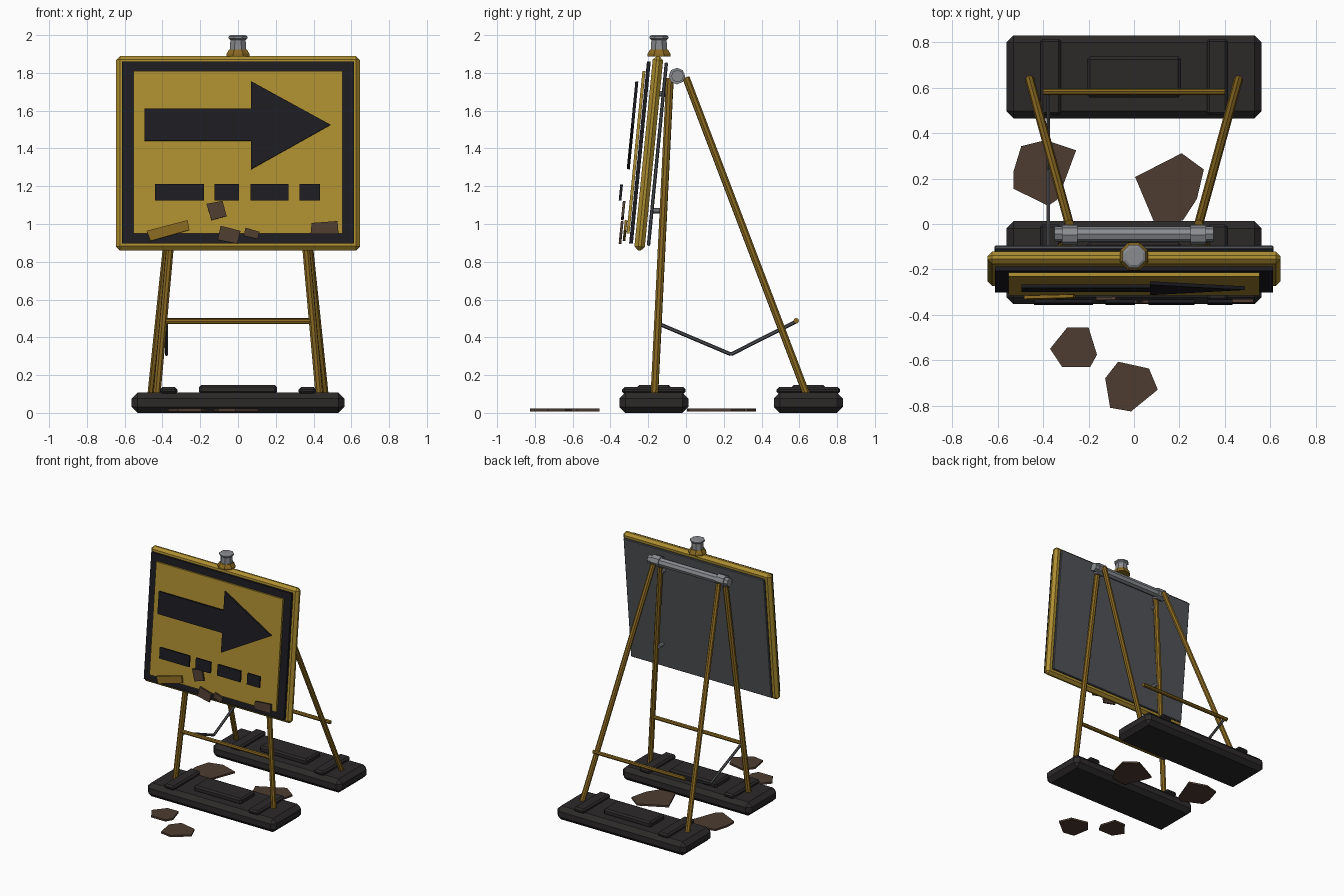
import bpy, bmesh, math
from mathutils import Vector, Matrix

if "Cube" in bpy.data.objects:
    bpy.data.objects.remove(bpy.data.objects["Cube"])


def mat(name, c):
    m = bpy.data.materials.new(name)
    m.diffuse_color = (*c, 1)
    m.use_nodes = True
    m.node_tree.nodes["Principled BSDF"].inputs["Base Color"].default_value = m.diffuse_color
    return m


YELLOW = mat("sign_yellow", (0.42, 0.27, 0.03))
POLE = mat("leg_yellow", (0.25, 0.14, 0.015))
BLACK = mat("black", (0.012, 0.012, 0.016))
RUBBER = mat("rubber", (0.025, 0.022, 0.022))
RUST = mat("rust", (0.075, 0.045, 0.03))
STEEL = mat("steel", (0.25, 0.26, 0.28))
DARK = mat("dark_steel", (0.08, 0.085, 0.095))

TILT = math.radians(5.6)
PIVOT = Vector((0, -0.197, 1.375))
SIGN = Matrix.Translation(PIVOT) @ Matrix.Rotation(-TILT, 4, 'X')


def finish(name, bm, m, bevel=0, matrix=None):
    bmesh.ops.recalc_face_normals(bm, faces=bm.faces)
    me = bpy.data.meshes.new(name)
    bm.to_mesh(me)
    bm.free()
    ob = bpy.data.objects.new(name, me)
    bpy.context.collection.objects.link(ob)
    me.materials.append(m)
    if matrix:
        ob.matrix_world = matrix
    if bevel:
        b = ob.modifiers.new("bevel", 'BEVEL')
        b.width, b.segments, b.limit_method = bevel, 1, 'ANGLE'
    return ob


def box(name, lo, hi, m, bevel=0, matrix=None):
    bm = bmesh.new()
    bmesh.ops.create_cube(bm, size=1)
    lo, hi = Vector(lo), Vector(hi)
    for v in bm.verts:
        v.co = (lo + hi) / 2 + v.co * (hi - lo)
    return finish(name, bm, m, bevel, matrix)


def tube(name, a, b, r, m, sides=8):
    a, b = Vector(a), Vector(b)
    bm = bmesh.new()
    rot = (b - a).to_track_quat('Z', 'Y').to_matrix().to_4x4()
    bmesh.ops.create_cone(bm, cap_ends=True, segments=sides, radius1=r, radius2=r,
                          depth=(b - a).length,
                          matrix=Matrix.Translation((a + b) / 2) @ rot)
    return finish(name, bm, m)


def prism(name, pts, step, m):
    bm = bmesh.new()
    f = bm.faces.new([bm.verts.new(p) for p in pts])
    g = bmesh.ops.extrude_face_region(bm, geom=[f])
    bmesh.ops.translate(bm, vec=step,
                        verts=[v for v in g["geom"] if isinstance(v, bmesh.types.BMVert)])
    return bm


def sign_plate(name, pts, d, t, m, bevel=0):
    # outline in front view (x, z), placed at depth d on the tilted sign
    loc = [(x, d - t / 2, (z - PIVOT.z + d * math.sin(TILT)) / math.cos(TILT)) for x, z in pts]
    return finish(name, prism(name, loc, (0, t, 0), m), m, bevel, SIGN)


def rect(x0, x1, z0, z1):
    return [(x0, z0), (x1, z0), (x1, z1), (x0, z1)]


def lathe(name, profile, y, m, sides=8):
    bm = bmesh.new()
    rings = [[bm.verts.new((r * math.cos((i + .5) * math.tau / sides),
                            y + r * math.sin((i + .5) * math.tau / sides), z))
              for i in range(sides)] for r, z in profile]
    for a, b in zip(rings, rings[1:]):
        for i in range(sides):
            j = (i + 1) % sides
            bm.faces.new((a[i], a[j], b[j], b[i]))
    bm.faces.new(rings[0])
    bm.faces.new(rings[-1])
    return finish(name, bm, m)


# sign board layers
sign_plate("sign_frame", rect(-.645, .645, .86, 1.888), 0, .055, YELLOW, .02)
sign_plate("sign_back_panel", rect(-.615, .615, .885, 1.855), .046, .018, DARK, .005)
sign_plate("sign_border", rect(-.613, .613, .897, 1.86), -.047, .02, BLACK)
sign_plate("sign_face", rect(-.553, .553, .95, 1.81), -.068, .016, YELLOW)
sign_plate("arrow", [(-.495, 1.44), (.07, 1.44), (.07, 1.29), (.49, 1.525),
                     (.07, 1.755), (.07, 1.61), (-.495, 1.61)], -.1, .016, BLACK)
for i, (a, b) in enumerate([(-.44, -.18), (-.125, .005), (.065, .267), (.325, .435)]):
    sign_plate(f"dash_{i}", rect(a, b, 1.125, 1.21), -.127, .014, BLACK)

# dirt and rust flakes on the sign
flakes = [[(-.484, .963), (-.267, 1.02), (-.257, .968), (-.463, .91)],
          [(-.167, 1.106), (-.082, 1.122), (-.06, 1.042), (-.14, 1.02)],
          [(-.092, .99), (.013, .963), (-.003, .895), (-.108, .916)],
          [(.04, .98), (.114, .958), (.103, .92), (.03, .937)],
          [(.39, 1.005), (.527, 1.015), (.532, .947), (.384, .947)]]
for i, pts in enumerate(flakes):
    sign_plate(f"sign_flake_{i}", pts, -.085 if i == 0 else -.105, .014, POLE if i == 0 else RUST)

# warning lamp on top
lathe("lamp_base", [(.066, 1.888), (.066, 1.9), (.05, 1.925)], -.143, POLE)
lathe("lamp", [(.046, 1.92), (.044, 1.975), (.054, 1.983), (.054, 1.993), (.042, 2.0)], -.143, STEEL)

# rubber feet with raised pads
for n, y in (("front", -.17), ("back", .648)):
    box(f"{n}_foot", (-.563, y - .183, 0), (.563, y + .183, .108), RUBBER, .032)
    box(f"{n}_foot_centre_pad", (-.207, y - .09, .1), (.207, y + .09, .148), RUBBER, .012)
    for s in (-1, 1):
        box(f"{n}_foot_pad_{s}", (s * .367 - .046, y - .168, .1), (s * .367 + .046, y + .168, .136),
            RUBBER, .012)

# legs, hinge collars and sign bolts
for s in (-1, 1):
    top, low = Vector((s * .28, -.085, 1.77)), Vector((s * .43, -.167, .1))
    tube(f"front_leg_{s}", low, top, .021, POLE)
    tube(f"back_leg_{s}", (s * .46, .637, .1), (s * .285, 0, 1.775), .02, POLE)
    tube(f"hinge_collar_{s}", (s * .25, -.048, 1.783), (s * .318, -.048, 1.783), .044, STEEL)
    for z in (1.07, 1.69):
        p = low.lerp(top, (z - .1) / 1.67)
        tube(f"sign_bolt_{s}_{z}", (p.x - s * .02, p.y - .06, z), (p.x - s * .02, p.y + .005, z),
             .014, STEEL)

# hinge tube and cross bars
tube("hinge_tube", (-.35, -.045, 1.783), (.35, -.045, 1.783), .033, STEEL)
tube("front_crossbar", (-.4, -.148, .485), (.4, -.148, .485), .015, POLE)
tube("back_crossbar", (-.4, .583, .487), (.4, .583, .487), .015, POLE)

# folding stay between the legs
knee = (-.378, .238, .31)
tube("stay_front", (-.378, -.135, .468), knee, .01, DARK, 6)
tube("stay_back", knee, (-.378, .585, .485), .01, DARK, 6)

# shards lying on the ground
shards = [[(-.497, .343), (-.39, .37), (-.255, .325), (-.335, .11), (-.378, .08), (-.53, .155), (-.53, .235)],
          [(.005, .207), (.21, .312), (.308, .24), (.277, .11), (.215, .015), (.09, .005)],
          [(-.37, -.55), (-.295, -.457), (-.2, -.457), (-.163, -.576), (-.193, -.63), (-.317, -.63)],
          [(-.127, -.68), (-.07, -.607), (.066, -.637), (.105, -.73), (-.013, -.826), (-.105, -.81)]]
for i, pts in enumerate(shards):
    n = f"ground_shard_{i}"
    finish(n, prism(n, [(x, y, .008) for x, y in pts], (0, 0, .014), RUST), RUST)
